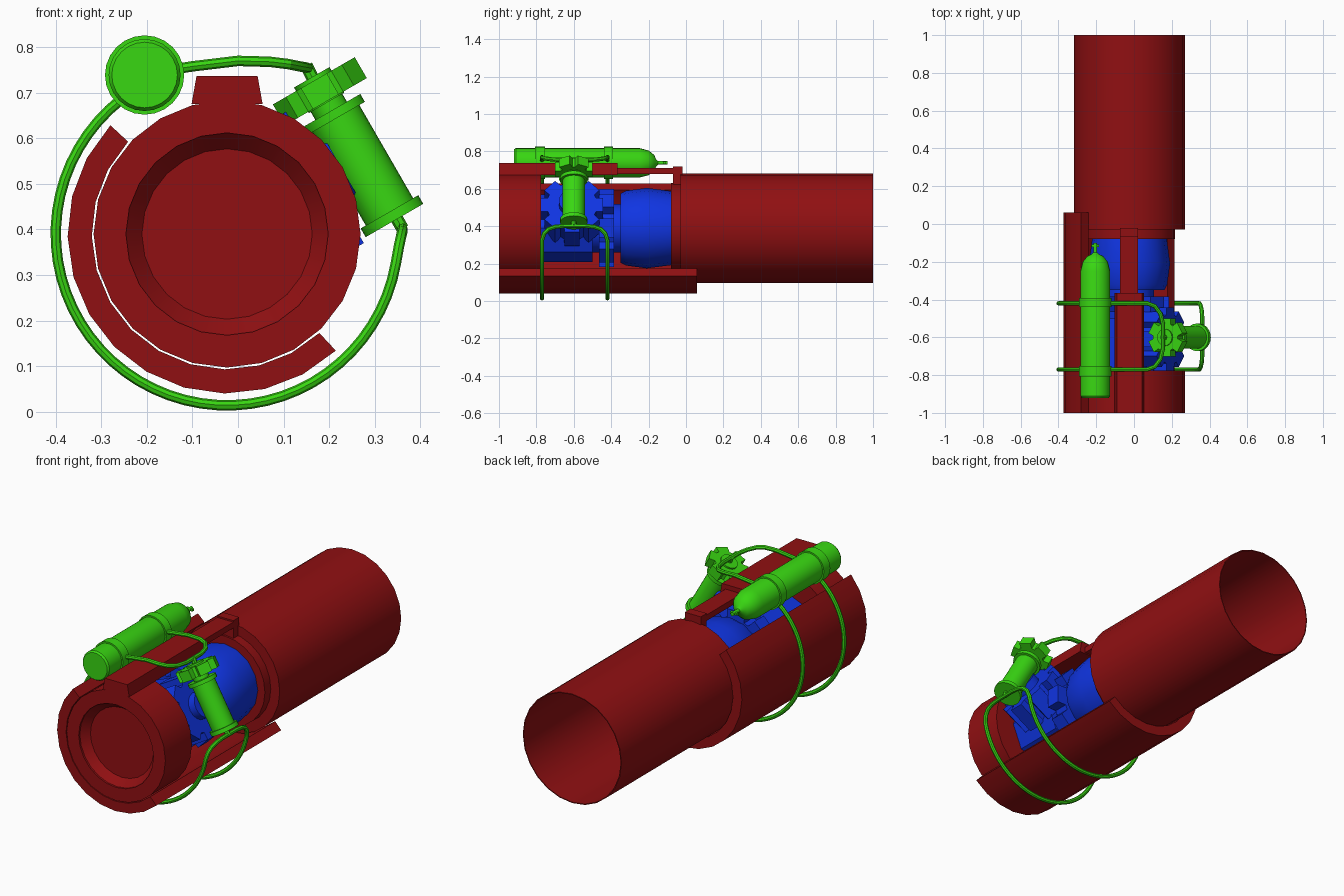
import bpy, bmesh
from math import sin, cos, pi, radians
from mathutils import Matrix, Vector

if "Cube" in bpy.data.objects:
    bpy.data.objects.remove(bpy.data.objects["Cube"], do_unlink=True)


def material(name, rgb):
    m = bpy.data.materials.new(name)
    m.use_nodes = True
    m.diffuse_color = (*rgb, 1)
    m.node_tree.nodes["Principled BSDF"].inputs["Base Color"].default_value = (*rgb, 1)
    return m


RED = material("dark red", (0.28, 0.005, 0.006))
BLUE = material("blue", (0.005, 0.035, 0.76))
GREEN = material("green", (0.04, 0.68, 0.006))

CX, CZ = -0.024, 0.39      # axis of the main tube
R = 0.293
MID = -0.6                 # valve station along the tube


def frame(origin, u, v, w):
    m = Matrix((u, v, w)).transposed().to_4x4()
    m.translation = origin
    return m


# Local frames: along the tube, along the bottle, and around the tilted valve
X, Y, Z = Vector((1, 0, 0)), Vector((0, 1, 0)), Vector((0, 0, 1))
OUT = Vector((cos(pi / 6), 0, sin(pi / 6)))
DOWN = Vector((sin(pi / 6), 0, -cos(pi / 6)))
CORE = Vector((CX, 0, CZ))
TUBE = frame(CORE, X, Z, Y)
BOTTLE = frame(Vector((-0.205, 0, 0.739)), X, Z, Y)
VALVE = frame(CORE + OUT * 0.333 + Y * MID, Y, OUT, DOWN)
HUB = frame(CORE + Y * (MID - 0.01), Y, DOWN, OUT)


def finish(name, bm, mat):
    bmesh.ops.remove_doubles(bm, verts=bm.verts, dist=1e-5)
    bmesh.ops.recalc_face_normals(bm, faces=bm.faces)
    me = bpy.data.meshes.new(name)
    bm.to_mesh(me)
    bm.free()
    me.materials.append(mat)
    ob = bpy.data.objects.new(name, me)
    bpy.context.collection.objects.link(ob)
    shade(ob)
    return ob


def shade(ob):
    bpy.ops.object.select_all(action='DESELECT')
    ob.select_set(True)
    bpy.context.view_layer.objects.active = ob
    bpy.ops.object.shade_smooth_by_angle(angle=radians(28))


def lathe(name, profile, mat, m=TUBE, n=24):
    """Spin (position, radius) pairs about the frame's third axis."""
    bm = bmesh.new()
    rings = []
    for w, r in profile:
        if r == 0:
            rings.append([bm.verts.new(m @ Vector((0, 0, w)))] * n)
        else:
            rings.append([bm.verts.new(m @ Vector((r * cos(2 * pi * i / n), r * sin(2 * pi * i / n), w)))
                          for i in range(n)])
    for a, b in zip(rings, rings[1:]):
        for i in range(n):
            j = (i + 1) % n
            quad = list(dict.fromkeys((a[i], a[j], b[j], b[i])))
            if len(quad) > 2:
                bm.faces.new(quad)
    return finish(name, bm, mat)


def rod(name, w0, w1, r, mat, m=TUBE, n=24):
    return lathe(name, [(w0, 0), (w0, r), (w1, r), (w1, 0)], mat, m, n)


def prism(name, outline, w0, w1, mat, m=TUBE):
    bm = bmesh.new()
    a, b = ([bm.verts.new(m @ Vector((u, v, w))) for u, v in outline] for w in (w0, w1))
    bm.faces.new(a)
    bm.faces.new(b)
    for i in range(len(a)):
        j = (i + 1) % len(a)
        bm.faces.new((a[i], a[j], b[j], b[i]))
    return finish(name, bm, mat)


def toothed(teeth, r_out, r_in):
    """Outline of a wheel with flat teeth and slots."""
    pts = []
    for i in range(teeth):
        for k, r in ((-0.3, r_out), (0.3, r_out), (0.4, r_in), (0.6, r_in)):
            a = 2 * pi * (i + k) / teeth
            pts.append((r * cos(a), r * sin(a)))
    return pts


def hose(name, points, r=0.0115):
    cu = bpy.data.curves.new(name, 'CURVE')
    cu.dimensions = '3D'
    cu.bevel_depth = r
    cu.bevel_resolution = 2
    cu.use_fill_caps = True
    sp = cu.splines.new('POLY')
    sp.points.add(len(points) - 1)
    for p, co in zip(sp.points, points):
        p.co = (*co, 1)
    cu.materials.append(GREEN)
    ob = bpy.data.objects.new(name, cu)
    bpy.context.collection.objects.link(ob)
    bpy.ops.object.select_all(action='DESELECT')
    ob.select_set(True)
    bpy.context.view_layer.objects.active = ob
    bpy.ops.object.convert(target='MESH')
    shade(bpy.context.object)


def there_and_back(points):
    """Mirror a path across the valve station to close a U shape."""
    return points + [(x, 2 * MID + 0.01 - y, z) for x, y, z in reversed(points)]


# Red casing: rear tube with hollow end, front collar with dished face
lathe("rear_tube", [(-0.08, 0), (-0.08, 0.24), (-0.03, 0.24), (-0.03, R), (1, R),
                    (1, 0.288), (0, 0.288), (0, 0)], RED)
lathe("front_collar", [(-0.95, 0), (-0.95, 0.187), (-0.99, 0.222), (-1, 0.222), (-1, R),
                       (-0.775, R), (-0.775, 0)], RED)

# Wraparound shield on the lower left half
arc = [radians(137 + 176 * i / 12) for i in range(13)]
prism("shield", [(0.35 * cos(a), 0.35 * sin(a)) for a in arc] +
      [(0.297 * cos(a), 0.297 * sin(a)) for a in reversed(arc)], -1, 0.06, RED)

# Top rail
prism("top_rail", [(-0.078, 0.285), (0.078, 0.285), (0.067, 0.347), (-0.067, 0.347)], -1, -0.365, RED)
prism("rail_bridge", [(-0.05, 0.29), (0.045, 0.29), (0.045, 0.322), (-0.05, 0.322)], -0.37, -0.02, RED)
prism("bridge_end", [(-0.05, 0.23), (0.045, 0.23), (0.045, 0.33), (-0.05, 0.33)], -0.07, -0.02, RED)

# Blue machinery inside the gap
lathe("drum", [(-0.35, 0), (-0.35, 0.185), (-0.32, 0.2), (-0.21, 0.215), (-0.08, 0.198),
               (-0.07, 0)], BLUE, n=16)
rod("drive_shaft", -0.52, -0.34, 0.13, BLUE, n=16)
prism("coupling_wheel", toothed(8, 0.215, 0.165), -0.465, -0.385, BLUE)
rod("gear_housing", -0.78, -0.5, 0.18, BLUE, n=8)
prism("valve_gear", toothed(8, 0.172, 0.135), 0.1, 0.25, BLUE, HUB)
rod("valve_gear_boss", 0.2, 0.29, 0.07, BLUE, HUB, 16)

# Green tilted valve cylinder with lobed handwheel
lathe("valve_cylinder", [(-0.15, 0), (-0.15, 0.04), (-0.12, 0.04), (-0.12, 0.074), (-0.1, 0.074),
                         (-0.1, 0.06), (0.136, 0.06), (0.136, 0.073), (0.158, 0.073),
                         (0.158, 0)], GREEN, VALVE)
prism("valve_handwheel", toothed(6, 0.106, 0.075), -0.196, -0.143, GREEN, VALVE)
rod("handwheel_hub", -0.205, -0.14, 0.045, GREEN, VALVE, 16)

# Green bottle with bands and nozzle
lathe("bottle", [(-0.92, 0), (-0.92, 0.072), (-0.91, 0.079), (-0.25, 0.079), (-0.2, 0.066),
                 (-0.17, 0.042), (-0.16, 0.02), (-0.15, 0.01), (-0.1, 0.01), (-0.1, 0)], GREEN, BOTTLE)
for label, y, half in (("front", -0.78, 0.027), ("rear", -0.415, 0.024)):
    rod(label + "_bottle_band", y - half, y + half, 0.087, GREEN, BOTTLE)
prism("bottle_tap", [(-0.02, -0.006), (0.02, -0.006), (0.02, 0.006), (-0.02, 0.006)],
      -0.122, -0.108, GREEN, BOTTLE)

# Green hoses: one loop under the casing, one over the top
F = -0.77
under = [(CX + 0.376 * cos(a), F, CZ + 0.376 * sin(a))
         for a in (radians(128 + 222 * i / 40) for i in range(41))]
under += [(0.353, F + 0.012, 0.362), (0.358, F + 0.035, 0.385), (0.361, F + 0.07, 0.397),
          (0.361, F + 0.12, 0.402)]
hose("under_hose", there_and_back(under))
over = [(-0.15, F, 0.75), (-0.1, F, 0.758), (0, F, 0.77), (0.07, F, 0.768), (0.11, F + 0.015, 0.763),
        (0.14, F + 0.055, 0.757), (0.153, F + 0.11, 0.755)]
hose("over_hose", there_and_back(over))
hose("valve_inlet", [(0.15, MID, 0.76), (0.165, MID, 0.73), (0.18, MID, 0.7)], 0.014)
hose("valve_outlet", [(0.361, MID, 0.402), (0.345, MID, 0.43)], 0.014)
